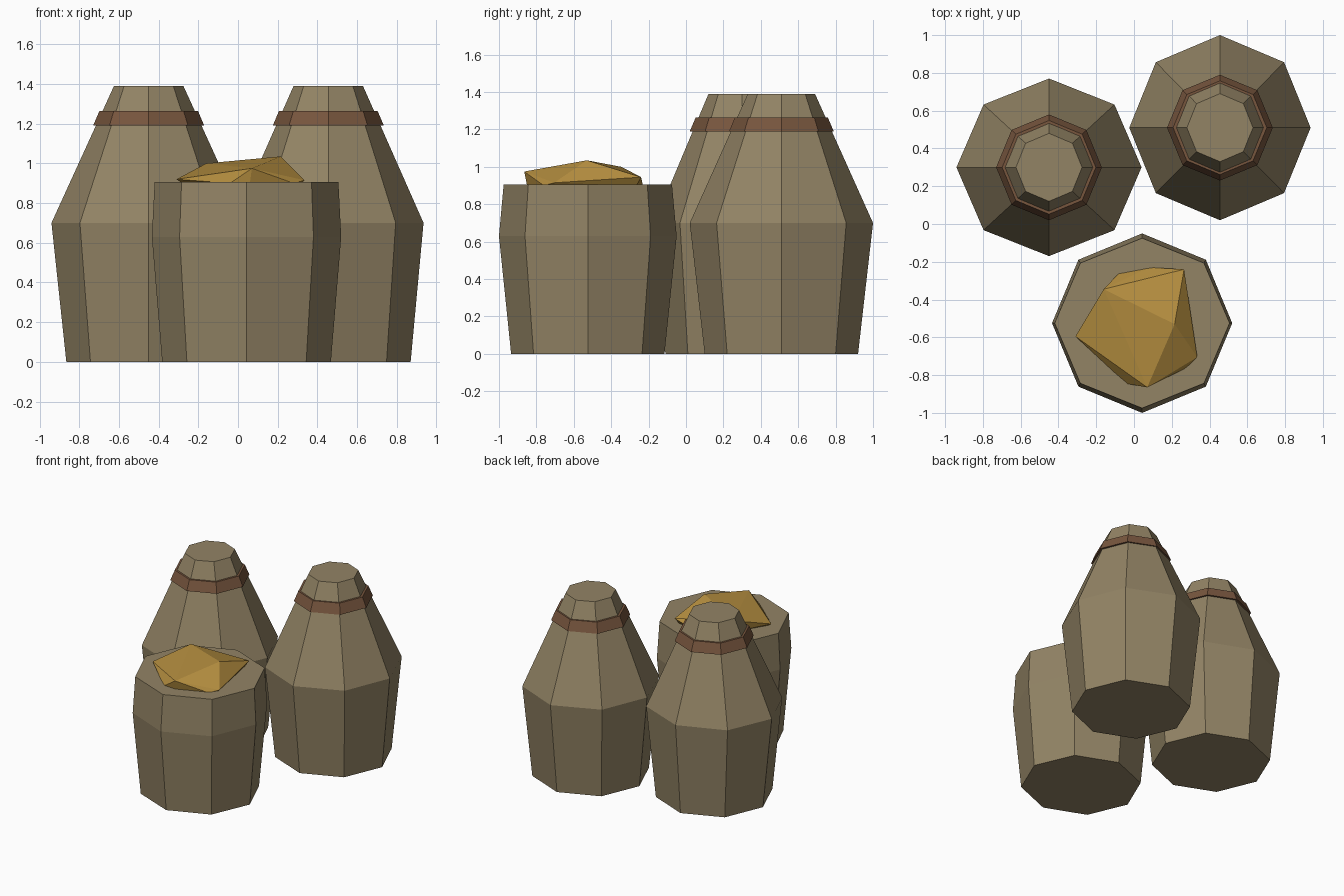
import bpy
import bmesh
from math import cos, sin, pi

cube = bpy.data.objects.get("Cube")
if cube:
    bpy.data.objects.remove(cube, do_unlink=True)

SIDES = 8


def material(name, colour):
    mat = bpy.data.materials.new(name)
    mat.use_nodes = True
    mat.diffuse_color = (*colour, 1)
    bsdf = mat.node_tree.nodes["Principled BSDF"]
    bsdf.inputs["Base Color"].default_value = (*colour, 1)
    bsdf.inputs["Roughness"].default_value = 0.9
    return mat


burlap = material("burlap", (0.29, 0.23, 0.13))
rope = material("rope_brown", (0.185, 0.093, 0.048))
gold = material("grain_gold", (0.46, 0.27, 0.05))


def finish(bm, name, mat):
    bmesh.ops.recalc_face_normals(bm, faces=bm.faces)
    mesh = bpy.data.meshes.new(name)
    bm.to_mesh(mesh)
    bm.free()
    mesh.materials.append(mat)
    obj = bpy.data.objects.new(name, mesh)
    bpy.context.collection.objects.link(obj)
    return obj


def lathe(name, centre, profile, mat):
    """Closed eight-sided solid; profile rows are (z, x radius, y radius)."""
    bm = bmesh.new()
    rings = []
    for z, rx, ry in profile:
        angles = [2 * pi * i / SIDES for i in range(SIDES)]
        rings.append([bm.verts.new((centre[0] + rx * cos(a), centre[1] + ry * sin(a), z))
                      for a in angles])
    for low, high in zip(rings, rings[1:]):
        for i in range(SIDES):
            j = (i + 1) % SIDES
            bm.faces.new((low[i], low[j], high[j], high[i]))
    bm.faces.new(rings[0][::-1])
    bm.faces.new(rings[-1])
    return finish(bm, name, mat)


# Two tied sacks, each with a flared rope band round the neck
for side, centre, rx, ry in (("right", (-0.45, 0.30), 0.49, 0.47),
                             ("left", (0.455, 0.51), 0.48, 0.49)):
    lathe(f"{side}_tied_sack", centre,
          [(0, 0.415, 0.41), (0.7, rx, ry), (1.39, 0.175, 0.18)], burlap)
    lathe(f"{side}_rope_band", centre,
          [(1.19, 0.28, 0.28), (1.265, 0.248, 0.248)], rope)

# Open sack in front
lathe("open_sack", (0.043, -0.525),
      [(0, 0.425, 0.41), (0.63, 0.477, 0.475), (0.905, 0.463, 0.45)], burlap)

# Faceted heap of grain: crown points plus a slightly tucked-in foot
crown = [(0.215, -0.53, 1.035), (-0.16, -0.345, 1.0), (0.265, -0.24, 0.945),
         (0.335, -0.705, 0.915), (0.07, -0.865, 0.975), (-0.31, -0.595, 0.92)]
foot = [(-0.28, -0.59), (-0.08, -0.26), (0.08, -0.23), (0.24, -0.265),
        (0.32, -0.70), (0.28, -0.76), (0.06, -0.85), (-0.04, -0.845)]
heap = bmesh.new()
for point in crown + [(x, y, 0.9) for x, y in foot]:
    heap.verts.new(point)
hull = bmesh.ops.convex_hull(heap, input=heap.verts)
loose = [v for v in heap.verts if not v.link_faces]
bmesh.ops.delete(heap, geom=loose, context="VERTS")
finish(heap, "grain_heap", gold)
